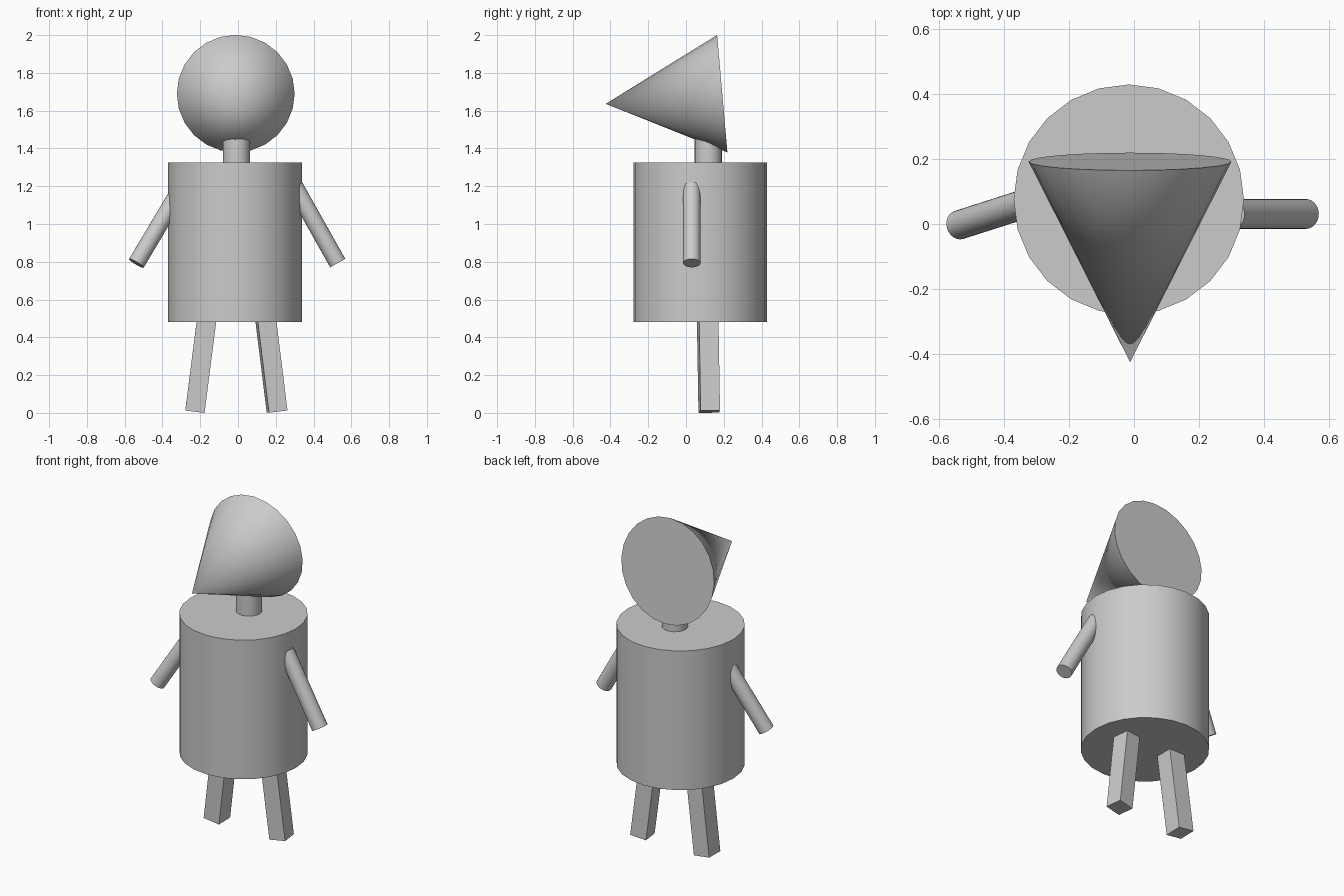
import bpy, math
from mathutils import Vector, Quaternion

if "Cube" in bpy.data.objects:
    bpy.data.objects.remove(bpy.data.objects["Cube"])


def place(name, a, b, make, spin=0.0):
    """Make a primitive whose local z axis runs from point a to point b."""
    a, b = Vector(a), Vector(b)
    make((b - a).length)
    ob = bpy.context.object
    ob.name = name
    turn = Vector((0, 0, 1)).rotation_difference(b - a)
    ob.rotation_mode = 'QUATERNION'
    ob.rotation_quaternion = turn @ Quaternion((0, 0, 1), math.radians(spin))
    ob.location = (a + b) / 2
    return ob


def tube(name, a, b, r_start, r_end, sides=24):
    def make(length):
        bpy.ops.mesh.primitive_cone_add(vertices=sides, radius1=r_start,
                                        radius2=r_end, depth=length)
    ob = place(name, a, b, make)
    bpy.ops.object.shade_smooth_by_angle(angle=math.radians(35))
    return ob


def bar(name, a, b, width, depth, spin=0.0):
    def make(length):
        bpy.ops.mesh.primitive_cube_add(size=1)
        for v in bpy.context.object.data.vertices:
            v.co = (v.co.x * width, v.co.y * depth, v.co.z * length)
    return place(name, a, b, make, spin)


# Body
tube("torso", (-0.016, 0.075, 0.48), (-0.016, 0.075, 1.325), 0.354, 0.354)
tube("neck", (-0.008, 0.118, 1.25), (-0.008, 0.118, 1.50), 0.072, 0.072)

# Cone head pointing forward
tube("head", (-0.012, 0.192, 1.69), (-0.012, -0.425, 1.636), 0.312, 0.0)

# Arms, from the hand end up into the torso
tube("right_side_arm", (0.528, 0.031, 0.793), (0.30, 0.031, 1.198), 0.046, 0.046)
tube("left_side_arm", (-0.538, -0.003, 0.792), (-0.298, 0.074, 1.195), 0.045, 0.045)

# Square legs, splayed outwards
bar("right_side_leg", (0.207, 0.123, 0.007), (0.141, 0.114, 0.54), 0.099, 0.103, 7)
bar("left_side_leg", (-0.228, 0.123, 0.007), (-0.160, 0.114, 0.54), 0.103, 0.108)
